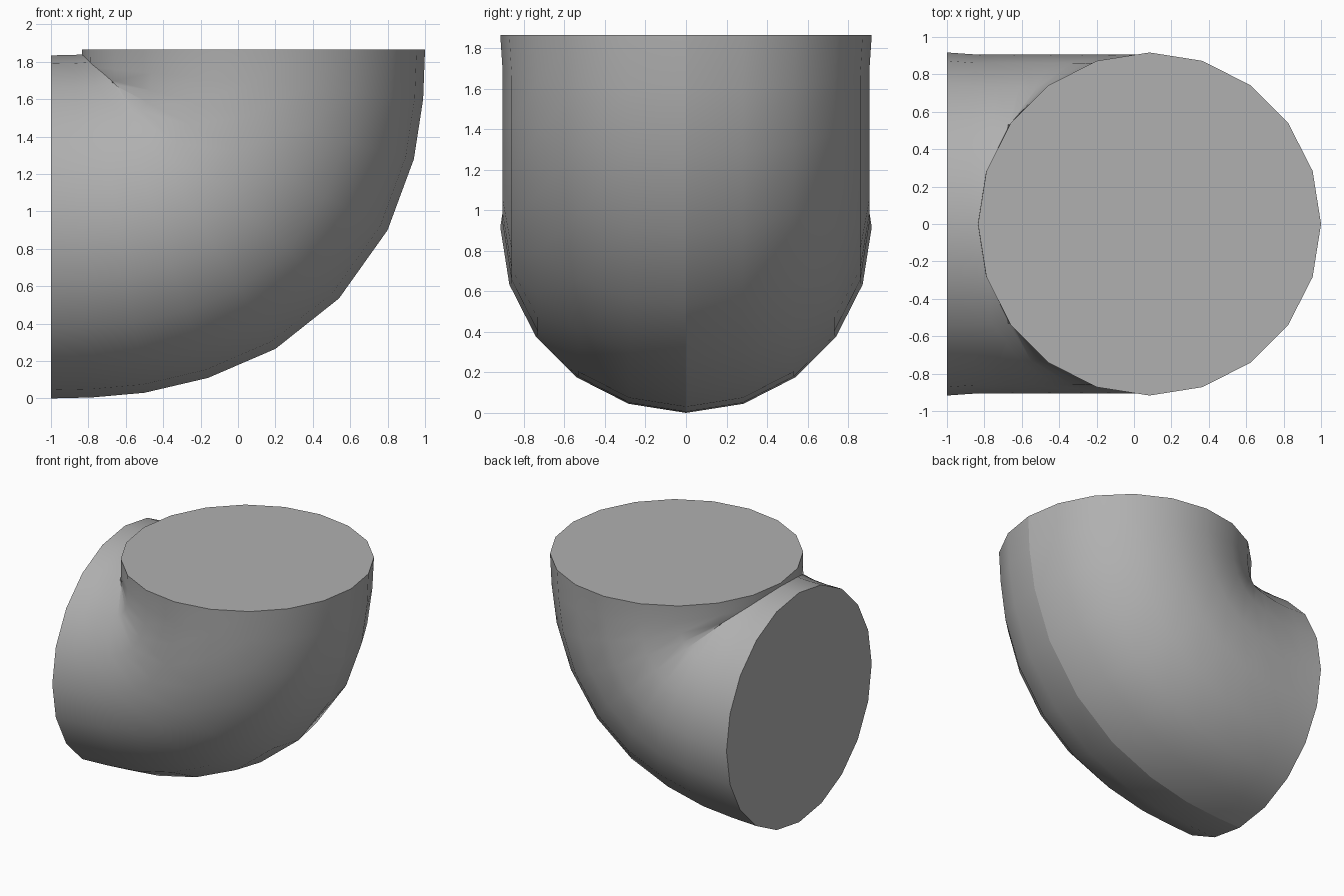
import bpy, bmesh
from math import sin, cos, radians, tau
from mathutils import Vector

cube = bpy.data.objects.get("Cube")
if cube:
    bpy.data.objects.remove(cube, do_unlink=True)

SIDES = 20
RADIUS = 0.917
GREY = (0.435, 0.435, 0.435, 1)

# Bend path: centre x, centre z, heading in degrees
PATH = [
    (-1.0, 0.917, 0), (-0.828, 0.921, 3), (-0.643, 0.936, 9),
    (-0.443, 0.982, 18), (-0.272, 1.051, 31), (-0.125, 1.166, 46.5),
    (-0.01, 1.33, 62), (0.053, 1.511, 75.4), (0.077, 1.688, 84.5),
    (0.083, 1.865, 90),
]

grey = bpy.data.materials.new("mid grey")
grey.use_nodes = True
grey.diffuse_color = GREY
grey.node_tree.nodes["Principled BSDF"].inputs["Base Color"].default_value = GREY

bm = bmesh.new()


def add_ring(x, z, heading, width):
    """Circle of vertices across the path, starting on the outside of the bend."""
    a = radians(heading)
    outward = Vector((sin(a), 0, -cos(a)))
    side = Vector((0, width, 0))
    centre = Vector((x, 0, z))
    return [bm.verts.new(centre + RADIUS * (outward * cos(t) + side * sin(t)))
            for t in (tau * j / SIDES for j in range(SIDES))]


# Pipe wall, very slightly narrower between its two ends
last = len(PATH) - 1
rings = [add_ring(*p, 1.0 if i in (0, last) else 0.987) for i, p in enumerate(PATH)]
for a, b in zip(rings, rings[1:]):
    for j in range(SIDES):
        k = (j + 1) % SIDES
        bm.faces.new((a[j], a[k], b[k], b[j])).smooth = True
    # Seam along the outside of the bend
    bm.edges.get((a[0], b[0])).smooth = False

# Flat closed ends
bm.faces.new(rings[0][::-1])
bm.faces.new(rings[-1])

# Sharp rims, and sharp folds in the tight inside of the bend
bm.normal_update()
for edge in bm.edges:
    if edge.calc_face_angle() > radians(50):
        edge.smooth = False

mesh = bpy.data.meshes.new("pipe_elbow")
bm.to_mesh(mesh)
bm.free()
mesh.materials.append(grey)
elbow = bpy.data.objects.new("pipe_elbow", mesh)
bpy.context.collection.objects.link(elbow)
